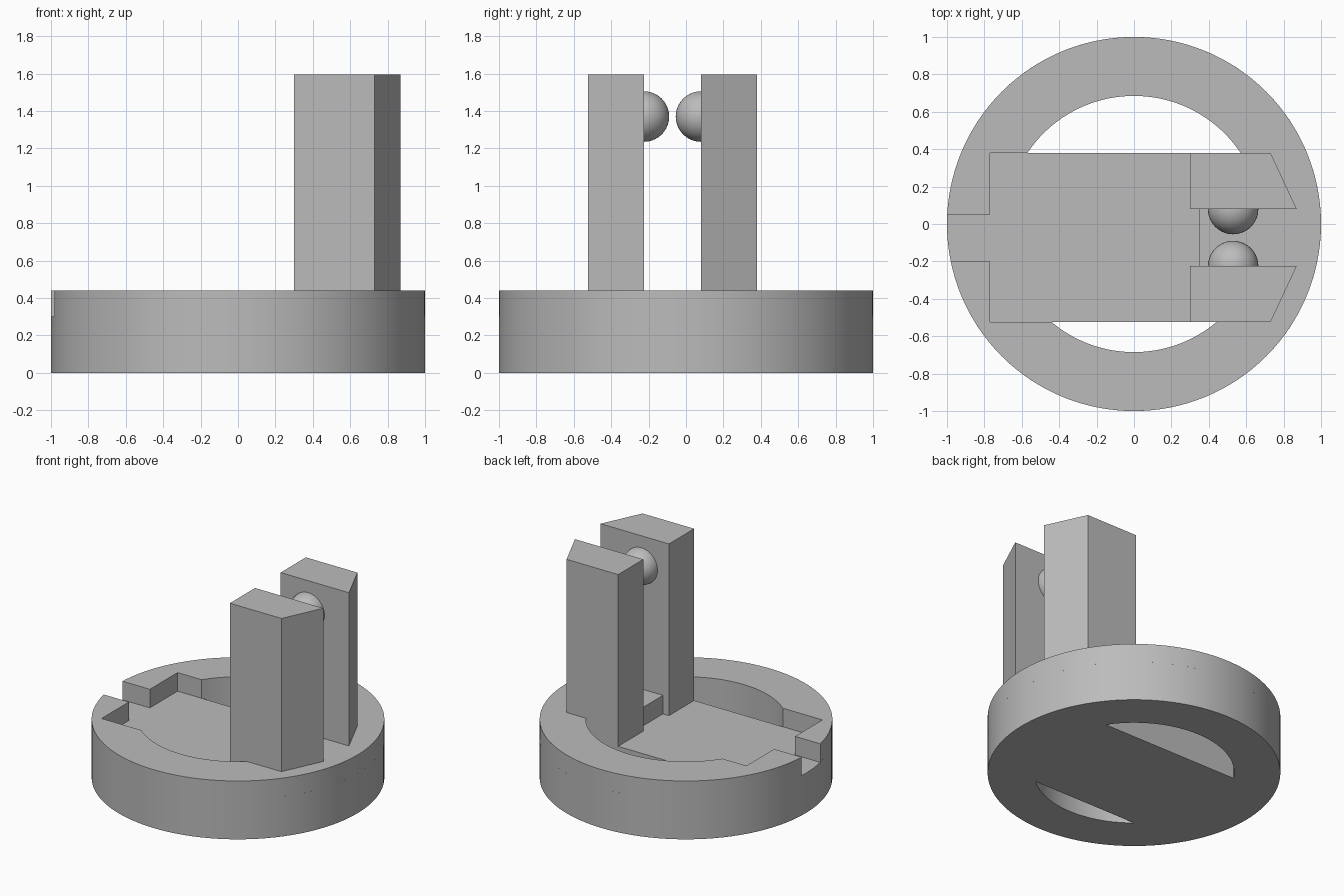
import bpy, bmesh
from math import pi, sin, cos, asin, radians

cube = bpy.data.objects.get("Cube")
if cube:
    bpy.data.objects.remove(cube, do_unlink=True)

grey = bpy.data.materials.new("plain grey")
grey.use_nodes = True
grey.diffuse_color = (0.5, 0.5, 0.5, 1)
grey.node_tree.nodes["Principled BSDF"].inputs["Base Color"].default_value = (0.5, 0.5, 0.5, 1)

BORE = 0.685                 # inner radius of the ring
FRONT, BACK = -0.525, 0.38   # edges of the bridge across the bore
FLOOR, RIM, TOP = 0.30, 0.44, 1.595
SLOT = (-0.2, 0.05)          # sides of the cable slot
PAD = (-0.225, 0.08)         # inner faces of the posts


def arc(radius, a, b, steps):
    return [(radius * cos(a + (b - a) * i / steps),
             radius * sin(a + (b - a) * i / steps)) for i in range(steps + 1)]


def finish(obj):
    obj.data.materials.clear()
    obj.data.materials.append(grey)
    bpy.ops.object.select_all(action='DESELECT')
    obj.select_set(True)
    bpy.context.view_layer.objects.active = obj
    bpy.ops.object.shade_smooth_by_angle(angle=radians(30))


def prism(name, loops, z0, z1):
    """Extrude closed outlines (the later ones are holes) from z0 to z1."""
    curve = bpy.data.curves.new(name, 'CURVE')
    curve.dimensions = '2D'
    curve.fill_mode = 'BOTH'
    curve.extrude = (z1 - z0) / 2
    for loop in loops:
        spline = curve.splines.new('POLY')
        spline.points.add(len(loop) - 1)
        for point, (x, y) in zip(spline.points, loop):
            point.co = (x, y, 0, 1)
        spline.use_cyclic_u = True
    obj = bpy.data.objects.new(name, curve)
    bpy.context.collection.objects.link(obj)
    bpy.ops.object.select_all(action='DESELECT')
    obj.select_set(True)
    bpy.context.view_layer.objects.active = obj
    bpy.ops.object.convert(target='MESH')
    obj = bpy.context.view_layer.objects.active
    obj.name = name
    bm = bmesh.new()
    bm.from_mesh(obj.data)
    bmesh.ops.remove_doubles(bm, verts=bm.verts, dist=1e-5)
    bmesh.ops.recalc_face_normals(bm, faces=bm.faces)
    bmesh.ops.translate(bm, verts=bm.verts, vec=(0, 0, (z0 + z1) / 2))
    bm.to_mesh(obj.data)
    bm.free()
    finish(obj)
    return obj


# Bore openings on either side of the bridge
front_angle, back_angle = asin(FRONT / BORE), asin(BACK / BORE)
front_arc = arc(BORE, -pi - front_angle, front_angle, 32)
back_arc = arc(BORE, back_angle, pi - back_angle, 40)

# Lower base: disc with the two openings
prism("base_floor", [arc(1, 0, 2 * pi, 128)[:-1], front_arc, back_arc], 0, FLOOR)

# Upper base: rim around the pocket, open at the slot
rim = arc(1, -pi - asin(SLOT[0]), pi - asin(SLOT[1]), 124)
rim += [(-0.77, SLOT[1]), (-0.77, BACK)]
rim += back_arc[::-1]
rim += [(0.35, BACK), (0.35, FRONT)]
rim += front_arc[::-1]
rim += [(-0.77, FRONT), (-0.77, SLOT[0])]
prism("base_rim", [rim], FLOOR, RIM)

# Two posts with slanted ends, each with a ball on its inner face
for side, inner, outer in (("front", PAD[0], FRONT), ("back", PAD[1], BACK)):
    prism(side + "_post",
          [[(0.3, inner), (0.87, inner), (0.73, outer), (0.3, outer)]], FLOOR, TOP)
    bpy.ops.mesh.primitive_uv_sphere_add(segments=40, ring_count=20, radius=0.135,
                                         location=(0.53, inner, 1.37))
    ball = bpy.context.object
    ball.name = side + "_ball"
    finish(ball)
